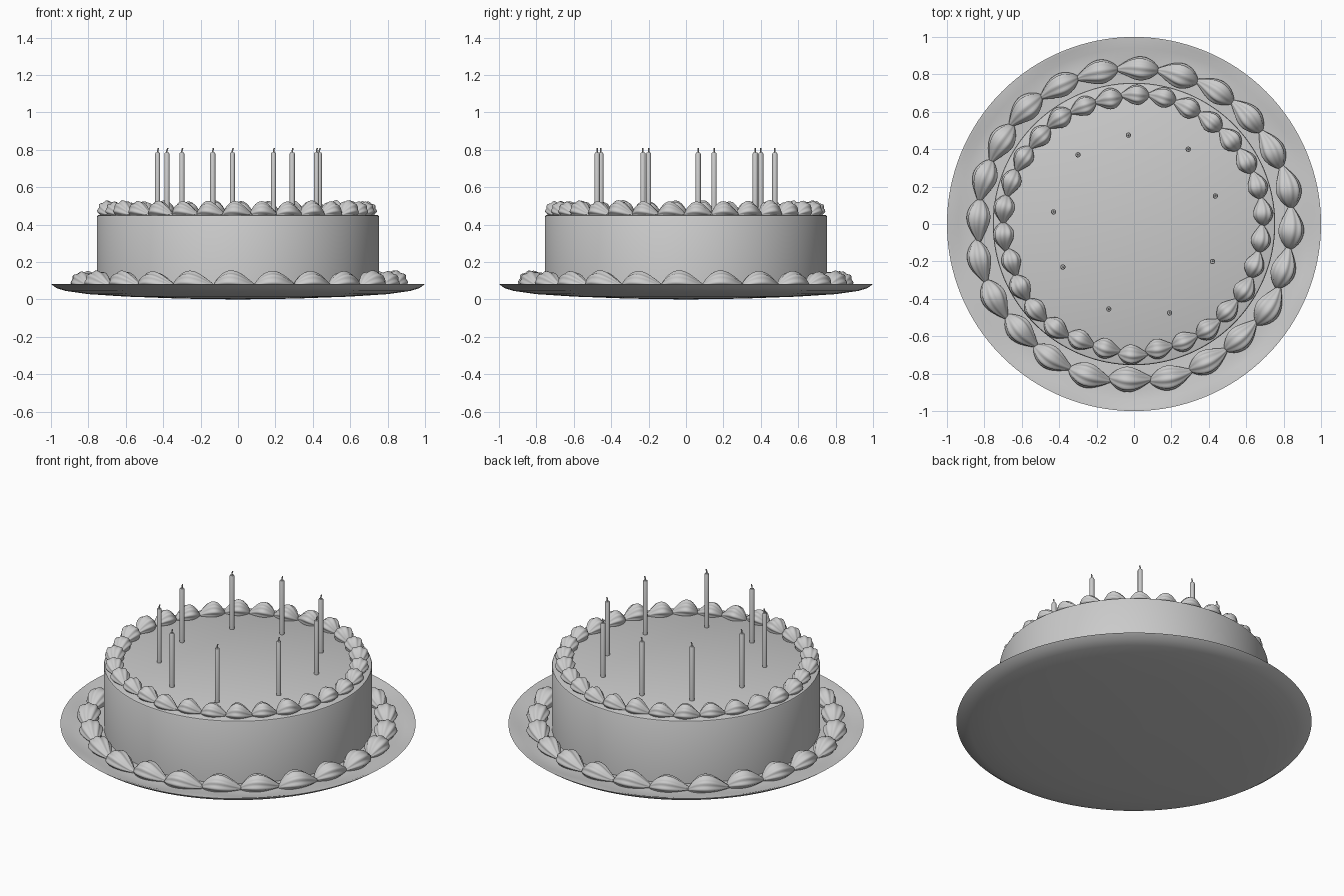
import bpy
import bmesh
import random
from math import sin, cos, pi, tau, radians

random.seed(4)
cube = bpy.data.objects.get("Cube")
if cube:
    bpy.data.objects.remove(cube)

grey = bpy.data.materials.new("plain_grey")
grey.use_nodes = True
grey.diffuse_color = (0.6, 0.6, 0.6, 1)
bsdf = grey.node_tree.nodes["Principled BSDF"]
bsdf.inputs["Base Color"].default_value = (0.6, 0.6, 0.6, 1)
bsdf.inputs["Roughness"].default_value = 0.7


def finish(bm, name, angle=35):
    """Turn a bmesh into a smooth shaded object with sharp edges kept."""
    bmesh.ops.recalc_face_normals(bm, faces=bm.faces)
    mesh = bpy.data.meshes.new(name)
    bm.to_mesh(mesh)
    bm.free()
    mesh.materials.append(grey)
    obj = bpy.data.objects.new(name, mesh)
    bpy.context.collection.objects.link(obj)
    bpy.ops.object.select_all(action="DESELECT")
    obj.select_set(True)
    bpy.context.view_layer.objects.active = obj
    bpy.ops.object.shade_smooth_by_angle(angle=radians(angle))
    return obj


def bridge(bm, rings):
    """Skin a list of equally sized closed rings."""
    for a, b in zip(rings, rings[1:]):
        n = len(a)
        for i in range(n):
            j = (i + 1) % n
            bm.faces.new((a[i], a[j], b[j], b[i]))


def lathe(bm, profile, sides, centre=(0, 0), ripple=None):
    """Revolve (radius, height) points and cap both ends."""
    rings = []
    for k, (r, z) in enumerate(profile):
        ring = []
        for i in range(sides):
            a = tau * i / sides
            dz = ripple(k, a) if ripple else 0
            ring.append(bm.verts.new((centre[0] + r * cos(a), centre[1] + r * sin(a), z + dz)))
        rings.append(ring)
    bridge(bm, rings)
    bm.faces.new(rings[0])
    bm.faces.new(rings[-1])


# Shallow plate with a gently rippled rim
plate_profile = [(0.02, 0), (0.3, 0.004), (0.6, 0.015), (0.8, 0.028), (0.92, 0.045),
                 (0.97, 0.06), (1, 0.082), (0.985, 0.081), (0.94, 0.07), (0.88, 0.064), (0.7, 0.062)]


def rim_ripple(k, a):
    return 0.008 * sin(9 * a + 0.6 * sin(2 * a)) if k == 8 else 0


bm = bmesh.new()
lathe(bm, plate_profile, 128, ripple=rim_ripple)
finish(bm, "plate")

# Cake body with a narrow rounded top edge
bm = bmesh.new()
lathe(bm, [(0.755, 0.05), (0.755, 0.442), (0.752, 0.448), (0.745, 0.451)], 128)
finish(bm, "cake")


def piped_shell(bm, ring_radius, base_z, angle, span, width, height):
    """One fluted teardrop of icing bent along the ring, tapering anticlockwise."""
    steps, sides, flutes = 14, 48, 8
    size = random.uniform(0.95, 1.05)
    shift = random.uniform(-0.01, 0.01)
    rings = []
    for s in range(steps + 1):
        t = s / steps
        # Full head near the start, long thin tail
        swell = 0.1 + 0.9 * sin(pi * t ** 0.8) ** 1.1 if 0 < t < 1 else 0.08
        a = angle + span * (t - 0.45)
        ring = []
        for i in range(sides):
            q = tau * i / sides
            groove = 1 + 0.07 * cos(flutes * q + 2.5 * t)
            r = ring_radius + shift + width * size * swell * groove * cos(q)
            z = base_z + height * size * swell * (0.36 + 0.6 * groove * sin(q))
            ring.append(bm.verts.new((r * cos(a), r * sin(a), z)))
        rings.append(ring)
    bridge(bm, rings)
    bm.faces.new(rings[0])
    bm.faces.new(rings[-1])


def border(name, count, start, ring_radius, base_z, width, height):
    bm = bmesh.new()
    step = tau / count
    for i in range(count):
        piped_shell(bm, ring_radius, base_z, radians(start) + i * step,
                    step * 1.1, width, height)
    finish(bm, name, 60)


border("lower_icing_border", 24, 88, 0.84, 0.064, 0.062, 0.088)
border("upper_icing_border", 30, 5, 0.69, 0.449, 0.052, 0.078)

# Candles with thin bent wicks
spots = [(-0.03, 0.475), (0.29, 0.4), (0.435, 0.15), (0.42, -0.2), (0.19, -0.475),
         (-0.135, -0.455), (-0.38, -0.23), (-0.43, 0.065), (-0.3, 0.37)]
candles = bmesh.new()
wicks = bmesh.new()
for x, y in spots:
    lathe(candles, [(0.014, 0.44), (0.014, 0.778), (0.011, 0.784)], 16, (x, y))
    rings = []
    for lean, z in ((0, 0.78), (0, 0.795), (0.004, 0.808)):
        rings.append([wicks.verts.new((x + lean + 0.004 * cos(tau * i / 8),
                                       y + 0.004 * sin(tau * i / 8), z)) for i in range(8)])
    bridge(wicks, rings)
    wicks.faces.new(rings[0])
    wicks.faces.new(rings[-1])
finish(candles, "candles")
finish(wicks, "candle_wicks")
